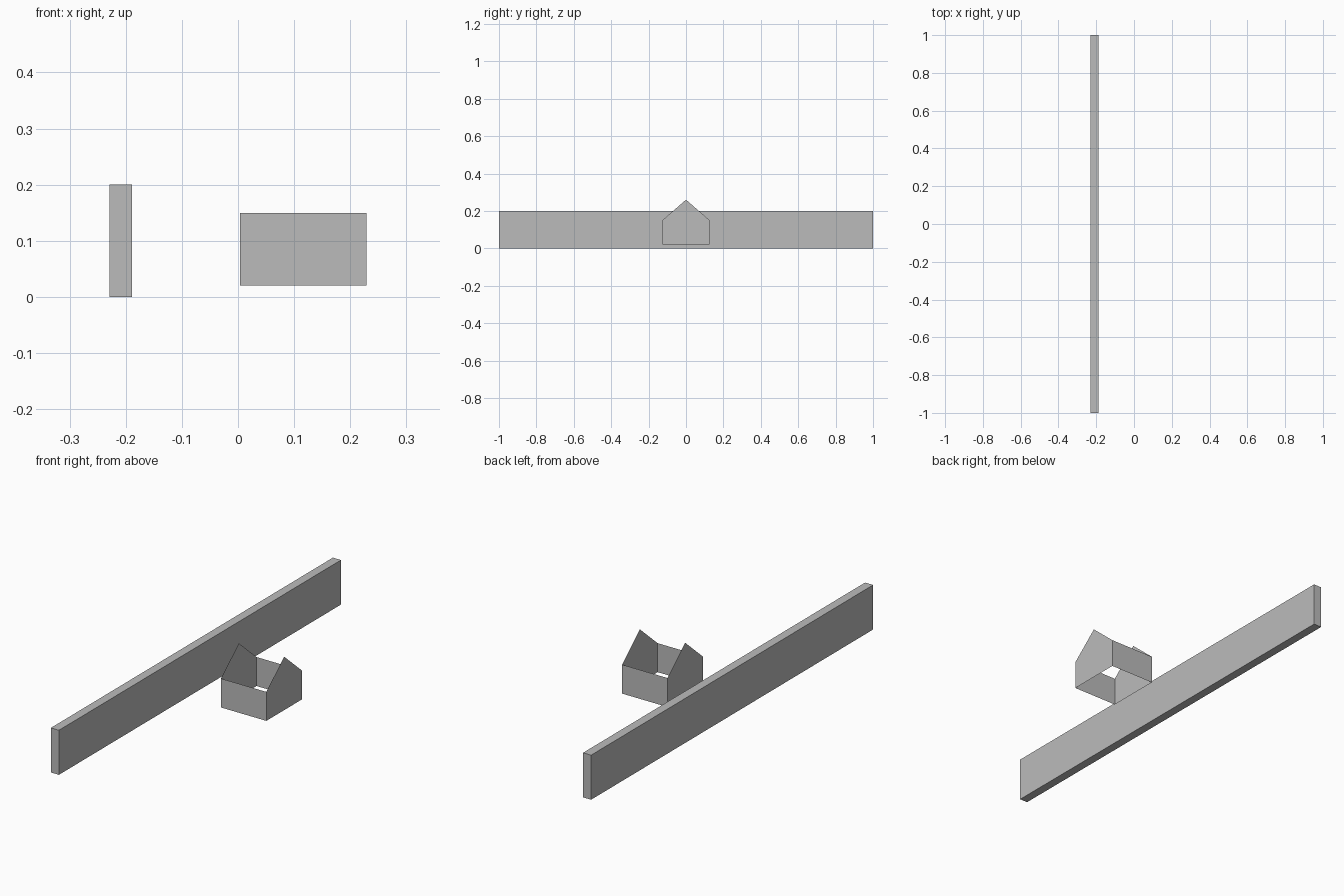
import bpy
import bmesh

if "Cube" in bpy.data.objects:
    bpy.data.objects.remove(bpy.data.objects["Cube"])

grey = bpy.data.materials.new("plain grey")
grey.diffuse_color = (0.5, 0.5, 0.5, 1)
grey.use_nodes = True
grey.node_tree.nodes["Principled BSDF"].inputs["Base Color"].default_value = grey.diffuse_color


def finish(name, bm):
    mesh = bpy.data.meshes.new(name)
    bm.to_mesh(mesh)
    bm.free()
    mesh.materials.append(grey)
    obj = bpy.data.objects.new(name, mesh)
    bpy.context.collection.objects.link(obj)
    return obj


# Long boundary wall: a solid slab
bm = bmesh.new()
bmesh.ops.create_cube(bm, size=1)
bmesh.ops.scale(bm, vec=(0.04, 2, 0.2), verts=bm.verts)
bmesh.ops.translate(bm, vec=(-0.209, 0, 0.1), verts=bm.verts)
finish("boundary_wall", bm)

# House shell: thin walls, open at the floor and roof
X0, X1, HALF = 0.004, 0.229, 0.126
BASE, EAVES, RIDGE = 0.02, 0.15, 0.26
bm = bmesh.new()
gable = [(-HALF, BASE), (HALF, BASE), (HALF, EAVES), (0, RIDGE), (-HALF, EAVES)]
ends = [[bm.verts.new((x, y, z)) for y, z in gable] for x in (X0, X1)]
for end in ends:
    bm.faces.new(end)
# Side walls join the matching base and eaves corners of both gables
for low, high in ((0, 4), (1, 2)):
    bm.faces.new((ends[0][low], ends[1][low], ends[1][high], ends[0][high]))
bmesh.ops.recalc_face_normals(bm, faces=bm.faces)
finish("house_walls", bm)
